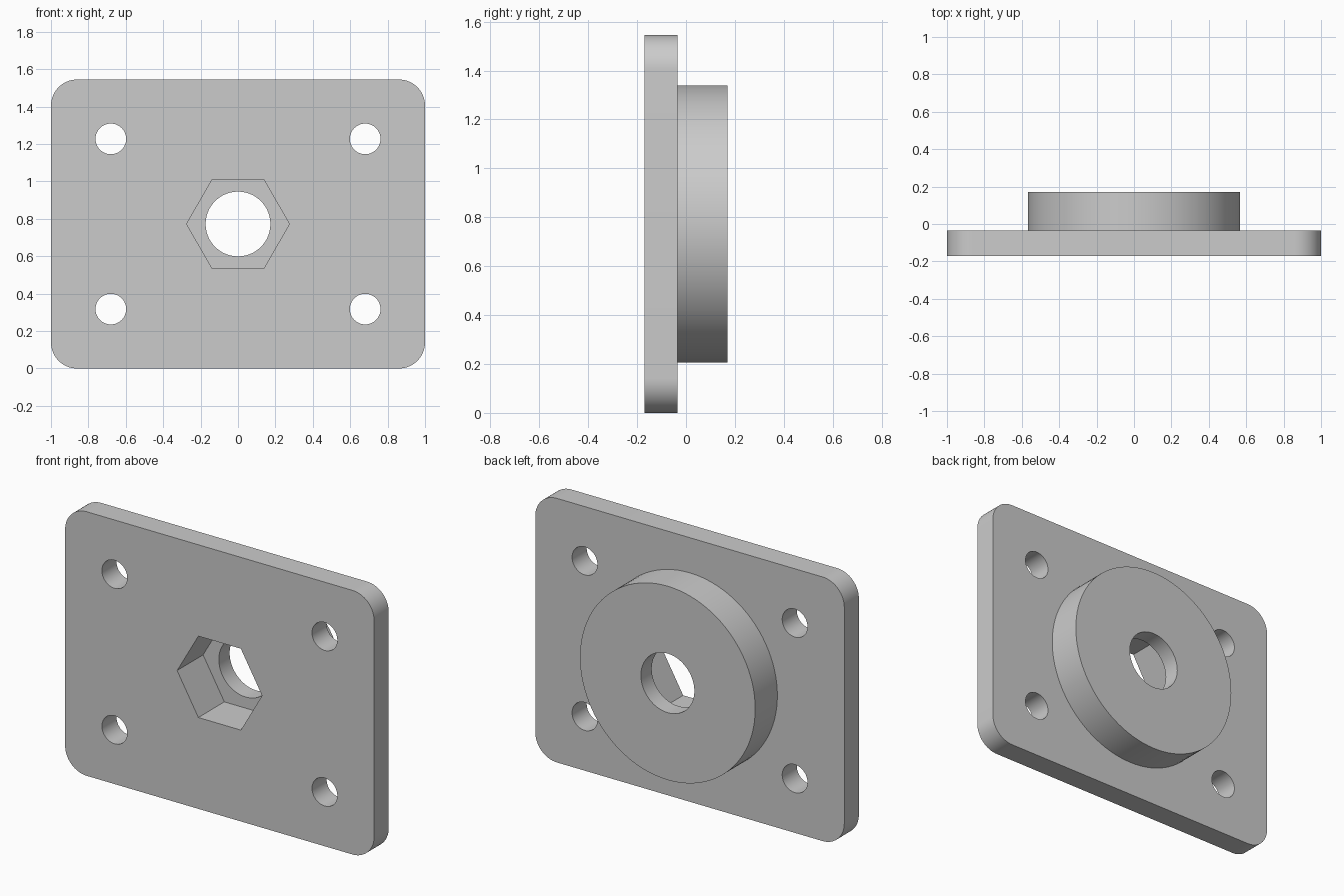
import bpy
import bmesh
from math import cos, sin, pi, radians

cube = bpy.data.objects.get("Cube")
if cube:
    bpy.data.objects.remove(cube, do_unlink=True)

WIDTH, HEIGHT = 2.0, 1.545
MID = HEIGHT / 2
FRONT, PLATE_BACK, BACK = -0.17, -0.035, 0.17
POCKET_FLOOR = 0.07
CORNER = 0.14

grey = bpy.data.materials.new("light grey")
grey.use_nodes = True
grey.diffuse_color = (0.6, 0.6, 0.6, 1)
grey.node_tree.nodes["Principled BSDF"].inputs["Base Color"].default_value = (0.6, 0.6, 0.6, 1)


def arc(x, z, radius, start, sweep, count):
    """Points (x, z) along an arc, end point left out for full circles."""
    steps = count if sweep >= 2 * pi else count - 1
    return [(x + radius * cos(start + sweep * i / steps),
             z + radius * sin(start + sweep * i / steps)) for i in range(count)]


def disc(x, z, radius, sides=96):
    return arc(x, z, radius, 0, 2 * pi, sides)


def prism(name, outline, y0, y1):
    """Extrude an (x, z) outline from y0 to y1."""
    bm = bmesh.new()
    face = bm.faces.new([bm.verts.new((x, y0, z)) for x, z in outline])
    ext = bmesh.ops.extrude_face_region(bm, geom=[face])
    moved = [v for v in ext["geom"] if isinstance(v, bmesh.types.BMVert)]
    bmesh.ops.translate(bm, verts=moved, vec=(0, y1 - y0, 0))
    bmesh.ops.recalc_face_normals(bm, faces=bm.faces)
    mesh = bpy.data.meshes.new(name)
    bm.to_mesh(mesh)
    bm.free()
    mesh.materials.append(grey)
    obj = bpy.data.objects.new(name, mesh)
    bpy.context.collection.objects.link(obj)
    return obj


def combine(target, tool, operation):
    """Apply a boolean and discard the tool."""
    mod = target.modifiers.new(operation.lower(), "BOOLEAN")
    mod.operation, mod.object, mod.solver = operation, tool, "EXACT"
    bpy.context.view_layer.objects.active = target
    bpy.ops.object.modifier_apply(modifier=mod.name)
    bpy.data.objects.remove(tool, do_unlink=True)


# Rounded plate
outline = []
for i, (sx, sz) in enumerate([(1, 1), (-1, 1), (-1, -1), (1, -1)]):
    outline += arc(sx * (WIDTH / 2 - CORNER), MID + sz * (MID - CORNER),
                   CORNER, i * pi / 2, pi / 2, 17)
plate = prism("flange_plate", outline, FRONT, PLATE_BACK)

# Round boss on the back
combine(plate, prism("boss", disc(0, MID, 0.567), PLATE_BACK - 0.05, BACK), "UNION")

# Hexagonal pocket from the front, then the bore through its floor
combine(plate, prism("hex_cutter", disc(0, MID, 0.275, 6), FRONT - 0.1, POCKET_FLOOR), "DIFFERENCE")
combine(plate, prism("bore_cutter", disc(0, MID, 0.173), FRONT - 0.1, BACK + 0.1), "DIFFERENCE")

# Four bolt holes
for sx in (-1, 1):
    for sz in (-1, 1):
        hole = disc(sx * 0.68, MID + sz * 0.455, 0.082, 48)
        combine(plate, prism("bolt_cutter", hole, FRONT - 0.1, BACK), "DIFFERENCE")

# Smooth round walls, crisp rims
bpy.ops.object.select_all(action="DESELECT")
plate.select_set(True)
bpy.context.view_layer.objects.active = plate
bpy.ops.object.shade_smooth_by_angle(angle=radians(30))
